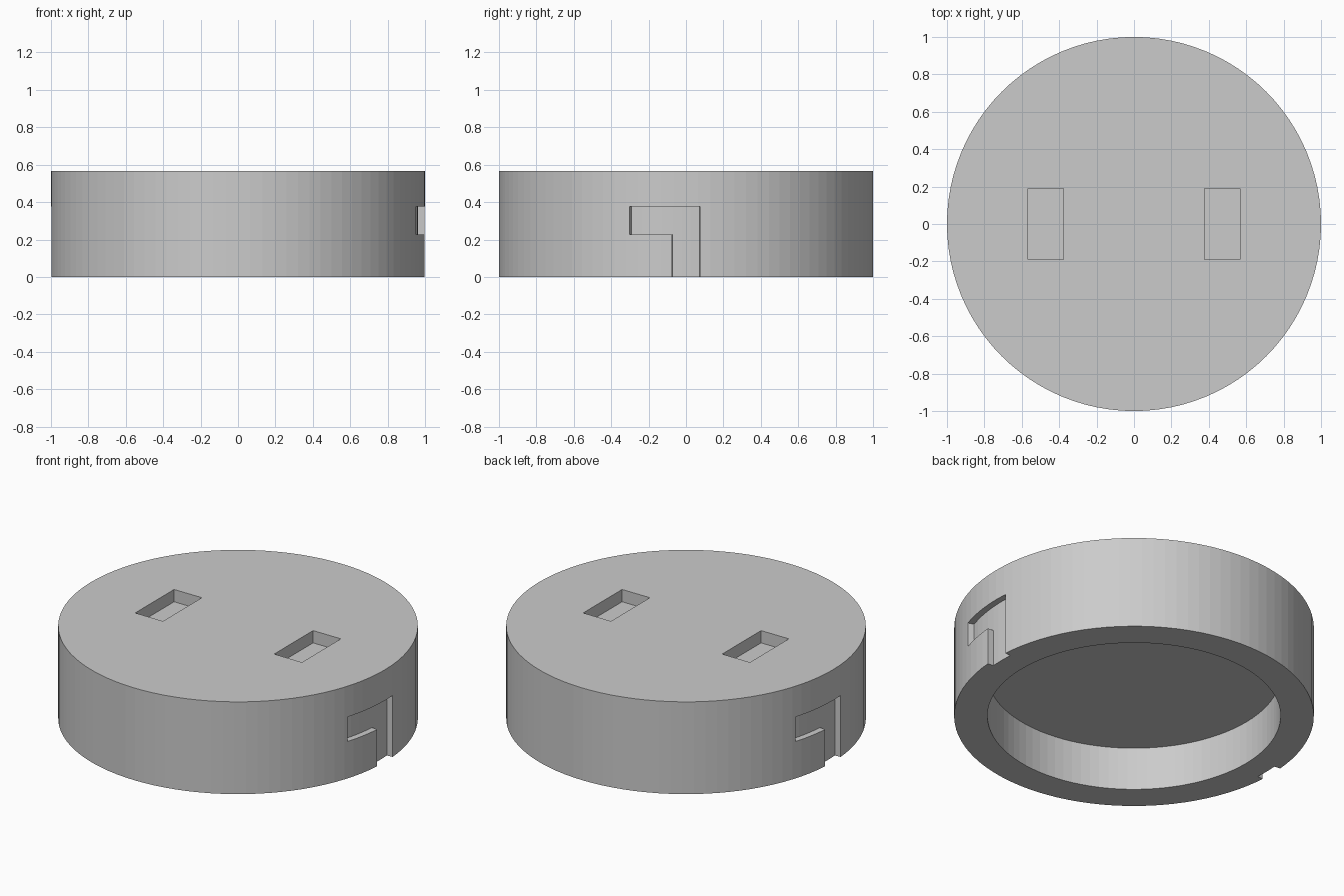
import bpy, bmesh, math
from mathutils import Matrix, Vector

if "Cube" in bpy.data.objects:
    bpy.data.objects.remove(bpy.data.objects["Cube"])

U = 1 / 26.5            # one design unit
H = 15 * U              # cap height
SEG = 96


def make_object(name, bm):
    bmesh.ops.recalc_face_normals(bm, faces=bm.faces)
    mesh = bpy.data.meshes.new(name)
    bm.to_mesh(mesh)
    bm.free()
    obj = bpy.data.objects.new(name, mesh)
    bpy.context.collection.objects.link(obj)
    return obj


def cylinder(name, radius, z0, z1):
    bm = bmesh.new()
    bmesh.ops.create_cone(bm, cap_ends=True, segments=SEG, radius1=radius, radius2=radius,
                          depth=z1 - z0, matrix=Matrix.Translation((0, 0, (z0 + z1) / 2)))
    return make_object(name, bm)


def box(name, center, size):
    bm = bmesh.new()
    bmesh.ops.create_cube(bm, size=1, matrix=Matrix.Translation(center) @ Matrix.Diagonal((*size, 1)))
    return make_object(name, bm)


def bayonet_cutter(name, turn):
    # L-shaped patch on the groove floor, extruded outward past the cap wall
    leg = math.asin(2 * U)
    end = math.asin(8 * U)
    angles = [-end + (end - leg) * i / 4 for i in range(5)] + [-leg / 3, leg / 3, leg]
    floor = 25.5 * U
    bm = bmesh.new()

    def point(a, z):
        return bm.verts.new((floor * math.cos(a + turn), floor * math.sin(a + turn), z))

    for a, b in zip(angles, angles[1:]):
        bands = [(6 * U, 10 * U)]
        if a > -leg - 1e-4:
            bands.append((-2 * U, 6 * U))
        for z0, z1 in bands:
            bm.faces.new([point(a, z0), point(b, z0), point(b, z1), point(a, z1)])
    bmesh.ops.remove_doubles(bm, verts=bm.verts, dist=1e-5)
    ext = bmesh.ops.extrude_face_region(bm, geom=bm.faces[:], use_keep_orig=True)
    for v in ext["geom"]:
        if isinstance(v, bmesh.types.BMVert):
            v.co = Vector((v.co.x * 1.12, v.co.y * 1.12, v.co.z))
    return make_object(name, bm)


# Solid cap
cap = cylinder("cap", 1.0, 0, H)

# Underside cavity, grip recesses in the top, bayonet grooves in the side
cutters = [cylinder("cavity_cutter", 21.6 * U, -0.2, 7 * U)]
for side, label in ((1, "right"), (-1, "left")):
    cutters.append(box(f"{label}_recess_cutter", (side * 12.5 * U, 0, H),
                       (5 * U, 10 * U, 4 * U)))
    cutters.append(bayonet_cutter(f"{label}_groove_cutter", 0 if side > 0 else math.pi))

for cutter in cutters:
    cutter.hide_render = True
    mod = cap.modifiers.new(cutter.name, "BOOLEAN")
    mod.operation = "DIFFERENCE"
    mod.solver = "EXACT"
    mod.object = cutter

# Bake the cuts and drop the cutters
bpy.context.view_layer.update()
deps = bpy.context.evaluated_depsgraph_get()
baked = bpy.data.meshes.new_from_object(cap.evaluated_get(deps))
cap.modifiers.clear()
cap.data = baked
for cutter in cutters:
    bpy.data.objects.remove(cutter)
